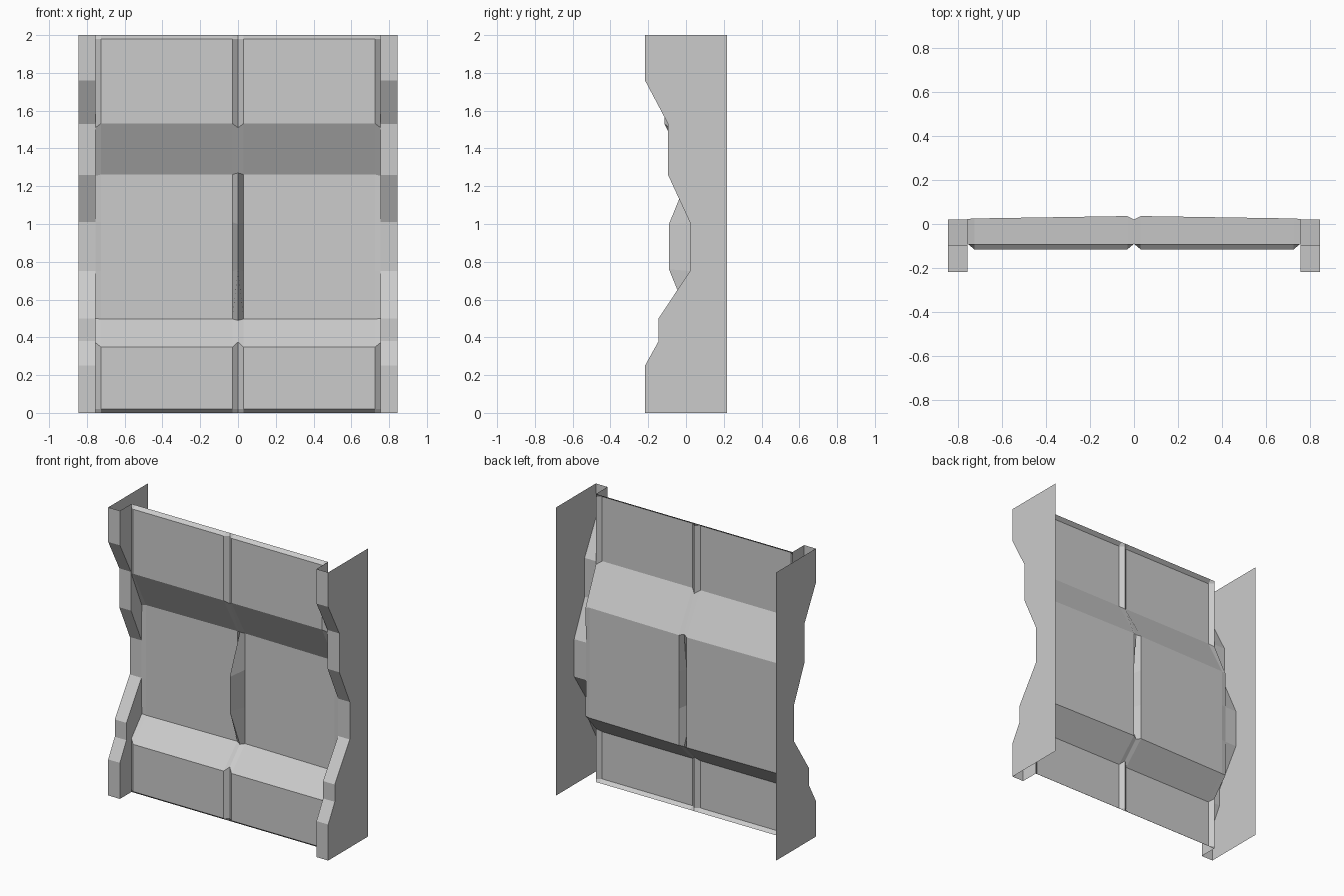
import bpy

if "Cube" in bpy.data.objects:
    bpy.data.objects.remove(bpy.data.objects["Cube"])

FRONT = [(-.217, 2), (-.217, 1.76), (-.095, 1.53), (-.095, 1.26), (.02, 1.01),
         (.02, .75), (-.145, .5), (-.145, .38), (-.217, .25), (-.217, 0)]
# panel cross-sections (y, z), top to bottom
RIDGE = [(-.09, 2), (-.09, 1.98), (-.09, 1.51), (.02, 1.27), (-.09, 1.0),
         (-.09, .76), (.02, .49), (-.09, .375), (-.09, .02), (-.09, 0)]
EDGE = [(-.09, 2), (-.09, 1.98), (-.09, 1.51), (.023, 1.255), (.02, 1.01),
        (.02, .75), (.023, .5), (-.09, .372), (-.09, .02), (-.09, 0)]


def face_profile(y):
    return [(-.09, 2), (-.115, 1.98), (-.115, 1.532), (y, 1.262), (y, 1.01),
            (y, .75), (y, .497), (-.115, .348), (-.115, .02), (-.09, 0)]


def resample(profile, heights):
    out = []
    for z in heights:
        for (y0, z0), (y1, z1) in zip(profile, profile[1:]):
            if z1 <= z <= z0:
                out.append((y0 + (y1 - y0) * (z0 - z) / (z0 - z1), z))
                break
    return out


def loft(name, stations):
    """Skin a sheet between (x, profile) stations and mirror it across x."""
    n = len(stations[0][1])
    verts = [(x, y, z) for x, prof in stations for y, z in prof]
    faces = []
    for i in range(len(stations) - 1):
        for j in range(n - 1):
            a, b = i * n + j, (i + 1) * n + j
            quad = []
            for k in (a, a + 1, b + 1, b):
                if verts[k] not in [verts[q] for q in quad]:
                    quad.append(k)
            if len(quad) > 2:
                faces.append(quad)
    mesh = bpy.data.meshes.new(name)
    mesh.from_pydata(verts, [], faces)
    mesh.update()
    obj = bpy.data.objects.new(name, mesh)
    bpy.context.collection.objects.link(obj)
    obj.modifiers.new("mirror", 'MIRROR')
    return obj


# folded wall panels with centre groove and ridge
loft("wall_panel", [(0, RIDGE), (.03, face_profile(.036)),
                    (.725, face_profile(.025)), (.755, EDGE)])

# stepped front strip of the side posts
loft("post_front", [(.755, FRONT), (.845, FRONT)])

# inner cheek between the panel edge and the post
zs = sorted({z for _, z in FRONT + EDGE}, reverse=True)
loft("post_inner_cheek", [(.755, resample(EDGE, zs)), (.755, resample(FRONT, zs))])

# outer side sheet
loft("post_outer_sheet", [(.845, FRONT), (.845, [(.217, z) for _, z in FRONT])])
